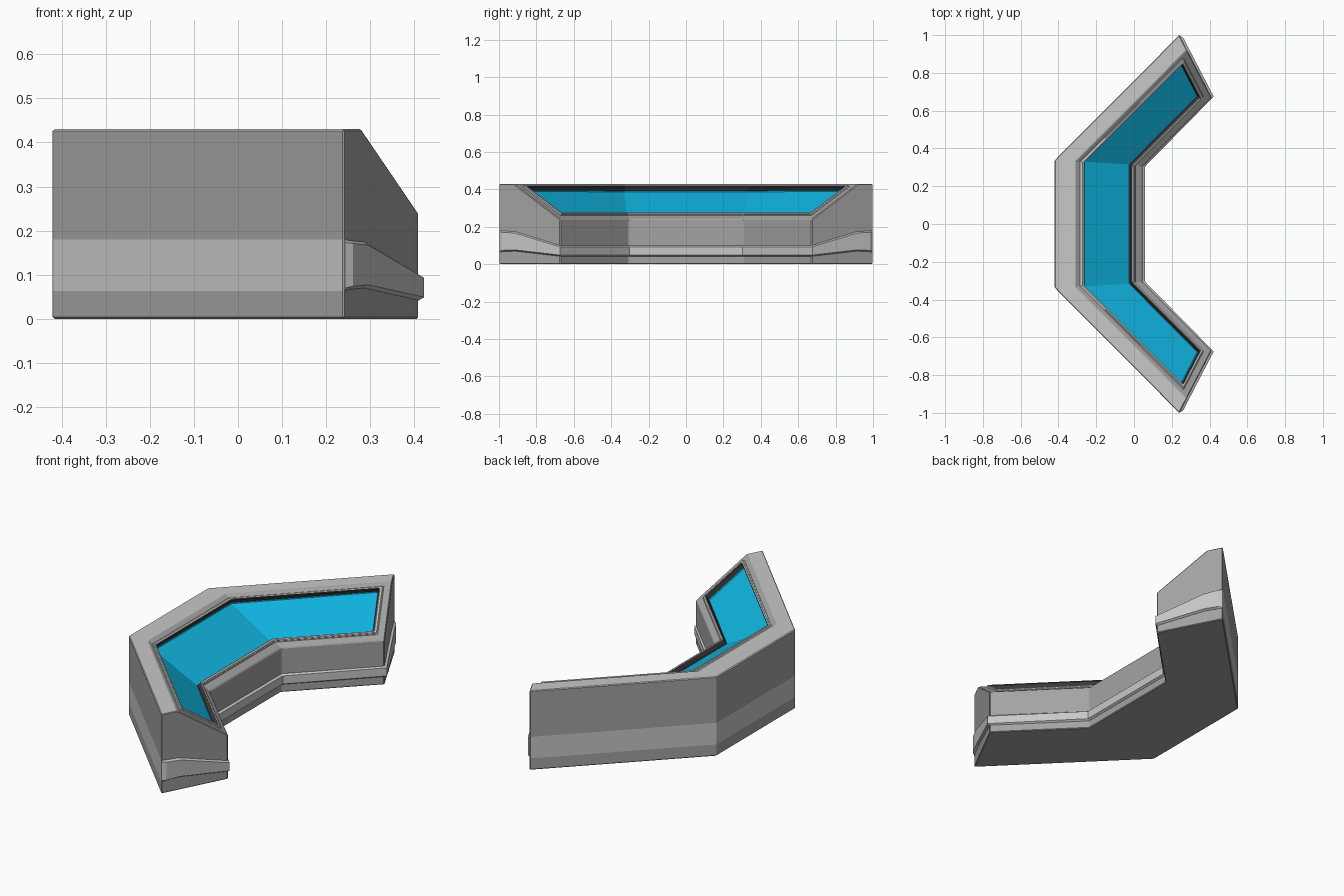
import bpy, bmesh
from mathutils import Vector

cube = bpy.data.objects.get("Cube")
if cube:
    bpy.data.objects.remove(cube, do_unlink=True)


def material(name, rgb):
    m = bpy.data.materials.new(name)
    m.use_nodes = True
    m.diffuse_color = (*rgb, 1)
    m.node_tree.nodes["Principled BSDF"].inputs["Base Color"].default_value = (*rgb, 1)
    return m


WALL, LIGHT, DARK, SCREEN = range(4)
MATS = [material("mid_grey", (.37, .37, .37)), material("light_grey", (.58, .58, .575)),
        material("dark_grey", (.05, .05, .05)), material("screen_blue", (.005, .46, .75))]


def finish(name, bm, bevel=0):
    mesh = bpy.data.meshes.new(name)
    bm.to_mesh(mesh)
    bm.free()
    for m in MATS:
        mesh.materials.append(m)
    ob = bpy.data.objects.new(name, mesh)
    bpy.context.collection.objects.link(ob)
    if bevel:
        mod = ob.modifiers.new("edge_bevel", "BEVEL")
        mod.width, mod.segments = bevel, 1
        mod.limit_method, mod.angle_limit = "ANGLE", .5
    return ob


def loft(bm, rings):
    """Skin closed rings of points and cap both ends; returns faces[span][side]."""
    vs = [[bm.verts.new(p) for p in r] for r in rings]
    n = len(vs[0])
    faces = [[bm.faces.new((a[i], a[(i + 1) % n], b[(i + 1) % n], b[i])) for i in range(n)]
             for a, b in zip(vs, vs[1:])]
    bm.faces.new(vs[0])
    bm.faces.new(vs[-1])
    bmesh.ops.recalc_face_normals(bm, faces=bm.faces[:])
    return faces


def flip(p):
    return Vector((p.x, -p.y, *p[2:]))


# Plan of the bent desk: outer and inner corner at each cross-section
end = (Vector((.24, -1.0)), Vector((.41, -.672)))
bend = (Vector((-.42, -.337)), Vector((.045, -.307)))
along = Vector((-1, 1)).normalized()
half = [end] + [tuple(p + along * d for p in end) for d in (.042, .06)] + [bend]
stations = half + [tuple(flip(p) for p in s) for s in reversed(half)]


def slope(t):
    return .43 - .19 * (t - .24) / .76


# Desk body: cross-section as (share of depth, height)
profile = [(0, 0), (0, .063), (0, .18), (0, .43), (.24, .43)]
profile += [(t, slope(t)) for t in (.30, .333, .877, .91, 1)] + [(1, 0)]
bm = bmesh.new()
spans = loft(bm, [[(*o.lerp(i, t), z) for t, z in profile] for o, i in stations])
for row in spans:
    row[1].material_index = LIGHT      # flush back band
    row[3].material_index = LIGHT      # flat top ledge
raised = [f for row in spans[1:6] for f in row[5:8]]
screen = [row[6] for row in spans[2:5]]

# Raised rim, then the sunken screen with dark recess walls
for f in raised:
    f.material_index = LIGHT
side = bmesh.ops.inset_region(bm, faces=raised, thickness=0, depth=.01, use_even_offset=True)
for f in side["faces"]:
    f.material_index = LIGHT
side = bmesh.ops.inset_region(bm, faces=screen, thickness=0, depth=-.03, use_even_offset=True)
for f in side["faces"]:
    f.material_index = DARK
for f in screen:
    f.material_index = SCREEN
finish("desk_body", bm, .004)

# Raised band around the wing ends and inner wall: point, outward push, low, high
out_end = Vector((.88, -.47))
corner = Vector((.012, -.003))
path = [(end[0].lerp(end[1], .01), out_end * .001, .063, .18),
        (end[0].lerp(end[1], .06), out_end * .012, .067, .178),
        (end[0].lerp(end[1], .27), out_end * .012, .07, .174),
        (end[1], corner, .042, .10),
        (bend[1], Vector((.012, .004)), .042, .10)]
path += [(flip(p), flip(d), lo, hi) for p, d, lo, hi in reversed(path)]
rings = []
for p, d, lo, hi in path:
    inner, outer = p - d, p + d
    c = .007
    rings.append([(*inner, lo), (*p, lo), (*outer, lo + c),
                  (*outer, hi - c), (*p, hi), (*inner, hi)])
bm = bmesh.new()
loft(bm, rings)
for f in bm.faces:
    f.material_index = LIGHT
finish("trim_band", bm)
